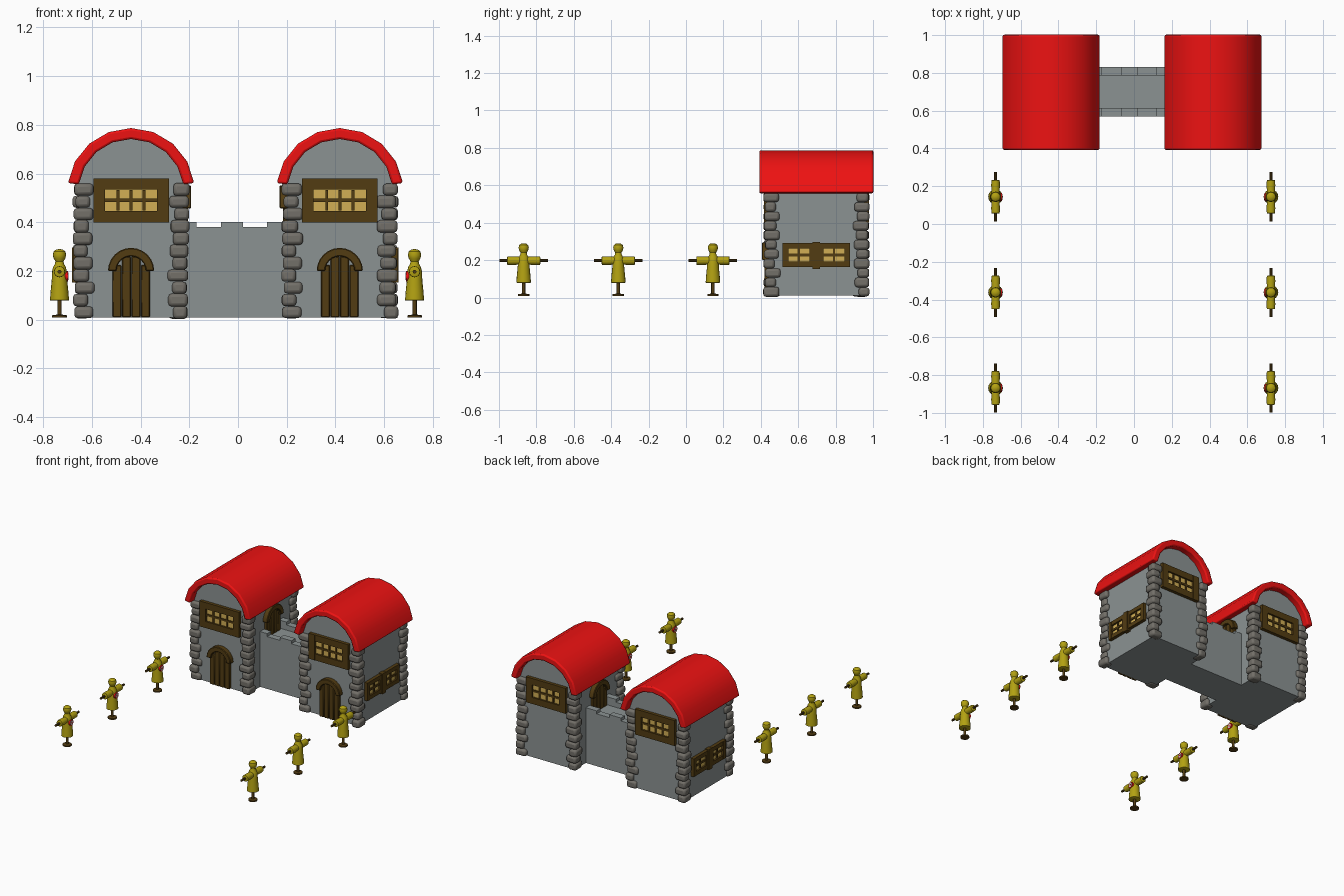
import bpy, bmesh, random
from math import pi, sin, cos, radians
from mathutils import Matrix, Vector

if "Cube" in bpy.data.objects:
    bpy.data.objects.remove(bpy.data.objects["Cube"])

random.seed(4)


def material(name, rgb):
    m = bpy.data.materials.new(name)
    m.diffuse_color = (*rgb, 1)
    m.use_nodes = True
    m.node_tree.nodes["Principled BSDF"].inputs["Base Color"].default_value = m.diffuse_color
    return m


WALL = material("wall_grey", (0.26, 0.29, 0.29))
STONE = material("stone", (0.17, 0.16, 0.14))
RED = material("roof_red", (0.85, 0.006, 0.006))
WOOD = material("dark_wood", (0.085, 0.045, 0.006))
GLASS = material("window_gold", (0.65, 0.43, 0.09))
CLOTH = material("straw_cloth", (0.45, 0.36, 0.006))
WHITE = material("target_white", (0.8, 0.8, 0.8))


def box(bm, M, lo, hi):
    lo, hi = Vector(lo), Vector(hi)
    S = Matrix.Translation((lo + hi) / 2) @ Matrix.Diagonal((*(hi - lo), 1))
    bmesh.ops.create_cube(bm, size=1, matrix=M @ S)


def prism(bm, M, outline, y0, y1):
    """Extrude an x-z outline from y0 to y1."""
    face = bm.faces.new([bm.verts.new(M @ Vector((x, y0, z))) for x, z in outline])
    new = bmesh.ops.extrude_face_region(bm, geom=[face])["geom"]
    shift = M.to_3x3() @ Vector((0, y1 - y0, 0))
    bmesh.ops.translate(bm, vec=shift, verts=[v for v in new if isinstance(v, bmesh.types.BMVert)])


def arc(r, a0, a1, n, z):
    angles = [radians(a0 + (a1 - a0) * i / n) for i in range(n + 1)]
    return [(r * cos(a), z + r * sin(a)) for a in angles]


def lathe(bm, M, profile, n=16):
    """Spin (radius, height) points about local z and cap the ends."""
    rings = [[bm.verts.new(M @ Vector((r * cos(2 * pi * i / n), r * sin(2 * pi * i / n), z)))
              for i in range(n)] for r, z in profile]
    for a, b in zip(rings, rings[1:]):
        for i in range(n):
            bm.faces.new((a[i], a[(i + 1) % n], b[(i + 1) % n], b[i]))
    bm.faces.new(rings[0][::-1])
    bm.faces.new(rings[-1])


def finish(bm, name, mat, bevel=0, segments=2, smooth=True):
    bmesh.ops.recalc_face_normals(bm, faces=bm.faces)
    me = bpy.data.meshes.new(name)
    bm.to_mesh(me)
    bm.free()
    me.materials.append(mat)
    if smooth:
        me.shade_smooth()
        me.set_sharp_from_angle(angle=radians(35))
    ob = bpy.data.objects.new(name, me)
    bpy.context.collection.objects.link(ob)
    if bevel:
        b = ob.modifiers.new("bevel", 'BEVEL')
        b.width, b.segments, b.limit_method = bevel, segments, 'ANGLE'
        b.angle_limit = radians(40)
    return ob


HX, HY = 0.213, 0.257      # tower half sizes
CY = 0.697                 # tower centre in y


def window(M, z, w, h, border, cols):
    """Framed window, local -y faces outwards, wall at y = 0."""
    frame, glass = bmesh.new(), bmesh.new()
    z0, z1 = z - h / 2, z + h / 2
    for s in (-1, 1):
        xs = sorted((s * w / 2, s * (w / 2 - border)))
        box(frame, M, (xs[0], -0.024, z0), (xs[1], 0.005, z1))
        zs = sorted((z + s * h / 2, z + s * (h / 2 - border * 0.95)))
        box(frame, M, (-w / 2 + border, -0.023, zs[0]), (w / 2 - border, 0.005, zs[1]))
    inner = w - 2 * border
    for i in range(1, cols):
        x = -inner / 2 + inner * i / cols
        box(frame, M, (x - 0.006, -0.017, z0 + border), (x + 0.006, 0.005, z1 - border))
    box(frame, M, (-inner / 2, -0.017, z - 0.007), (inner / 2, 0.005, z + 0.007))
    box(glass, M, (-inner / 2, -0.01, z0 + border * 0.9), (inner / 2, 0.004, z1 - border * 0.9))
    finish(frame, "window_frame", WOOD, smooth=False)
    finish(glass, "window_panes", GLASS, smooth=False)


def door(M):
    planks, arch = bmesh.new(), bmesh.new()
    for i, top in enumerate((0.225, 0.26, 0.26, 0.225)):
        x = -0.078 + 0.039 * i
        box(planks, M, (x + 0.001, -0.02, 0.01), (x + 0.038, 0.005, top))
    prism(arch, M, arc(0.095, 0, 180, 12, 0.2) + arc(0.06, 180, 0, 12, 0.2), -0.034, 0.005)
    finish(planks, "door_planks", WOOD, 0.004, 1)
    finish(arch, "door_arch", WOOD, 0.004, 1)


def tower(cx, s):
    """s is the outward x direction."""
    C = Matrix.Translation((cx, CY, 0))

    def side(angle, dist, along=0, z=0):
        return C @ Matrix.Rotation(angle, 4, 'Z') @ Matrix.Translation((along, -dist, z))

    # body with arched gables
    bm = bmesh.new()
    top = [(max(-HX, min(HX, x)), z) for x, z in arc(0.228, 10, 170, 8, 0.525)]
    prism(bm, C, [(-HX, 0.01), (HX, 0.01)] + top, -HY, HY)
    finish(bm, "tower_body", WALL, smooth=False)
    # barrel roof
    bm = bmesh.new()
    prism(bm, C, arc(0.262, 8, 172, 8, 0.525) + arc(0.217, 172, 8, 8, 0.525), -0.305, 0.305)
    finish(bm, "barrel_roof", RED, 0.009, 2)
    # corner stones
    bm = bmesh.new()
    for ix in (-1, 1):
        for iy in (-1, 1):
            n = 11
            for k in range(n):
                wide = (k + (ix * iy > 0)) % 2
                dx = (0.080 if wide else 0.062) + random.uniform(-0.005, 0.005)
                dy = (0.062 if wide else 0.080) + random.uniform(-0.005, 0.005)
                out = 0.021 + random.uniform(-0.006, 0.006)
                x = ix * (HX + out - dx / 2)
                y = iy * (HY + out - dy / 2)
                z = 0.005 + 0.555 * (k + 0.5) / n
                h = 0.0245 + random.uniform(-0.001, 0.002)
                R = Matrix.Translation((x, y, z)) @ Matrix.Rotation(random.uniform(-0.05, 0.05), 4, 'Z')
                box(bm, C @ R, (-dx / 2, -dy / 2, -h), (dx / 2, dy / 2, h))
    finish(bm, "corner_stones", STONE, 0.014, 2)
    # openings: front and back, two outside windows, door to the walkway
    window(side(0, HY), 0.49, 0.31, 0.18, 0.048, 4)
    window(side(pi, HY), 0.49, 0.31, 0.18, 0.048, 4)
    for t in (-1, 1):
        M = side(s * pi / 2, HX, t * 0.094)
        window(M, 0.227, 0.172, 0.128, 0.03, 2)
        post = bmesh.new()
        box(post, M, (-t * 0.088 - 0.014, -0.029, 0.152), (-t * 0.088 + 0.014, 0, 0.297))
        finish(post, "window_post", WOOD, smooth=False)
    door(side(0, HY))
    door(side(-s * pi / 2, HX, 0, 0.257))


def scarecrow(x, y, s):
    """Straw dummy facing along s * x with a target on its chest."""
    B = Matrix.Translation((x, y, 0))
    arm = B @ Matrix.Translation((0, 0, 0.197)) @ Matrix.Rotation(-pi / 2, 4, 'X')
    # poles and foot
    bm = bmesh.new()
    lathe(bm, B, [(0.03, 0.009), (0.03, 0.018), (0.009, 0.021), (0.009, 0.09)], 12)
    lathe(bm, arm, [(0.008, -0.13), (0.008, 0.13)], 10)
    finish(bm, "dummy_pole", WOOD)
    # coat and hooded head
    bm = bmesh.new()
    lathe(bm, B, [(0.034, 0.078), (0.039, 0.08), (0.037, 0.11), (0.032, 0.16), (0.03, 0.2),
                  (0.026, 0.216), (0.018, 0.23), (0.017, 0.24), (0.024, 0.252), (0.0275, 0.266),
                  (0.024, 0.28), (0.014, 0.288), (0.003, 0.29)])
    finish(bm, "dummy_coat", CLOTH)
    bm = bmesh.new()
    lathe(bm, arm, [(0.017, -0.089), (0.022, -0.087), (0.023, -0.06), (0.02, 0),
                    (0.023, 0.06), (0.022, 0.087), (0.017, 0.089)])
    finish(bm, "dummy_sleeves", CLOTH)
    # round target
    T = B @ Matrix.Translation((s * 0.027, 0, 0.178)) @ Matrix.Rotation(s * pi / 2, 4, 'Y')
    for name, r, h, mat in (("target_rim", 0.021, 0.008, RED), ("target_disc", 0.015, 0.0095, WHITE),
                            ("target_centre", 0.006, 0.011, RED)):
        bm = bmesh.new()
        lathe(bm, T, [(r, -0.005), (r, h)])
        finish(bm, name, mat)


for s in (-1, 1):
    tower(-0.0105 + s * 0.4285, s)
    for y in (-0.868, -0.362, 0.144):
        scarecrow(-0.004 + s * 0.729, y, -s)

# joining wall with sunken walkway and battlements
I = Matrix.Identity(4)
bm = bmesh.new()
box(bm, I, (-0.235, 0.57, 0.01), (0.215, 0.83, 0.345))
for y0, y1 in ((0.57, 0.615), (0.785, 0.83)):
    outline = [(-0.235, 0.345), (0.215, 0.345), (0.215, 0.402), (0.12, 0.402), (0.12, 0.381),
               (0.02, 0.381), (0.02, 0.402), (-0.07, 0.402), (-0.07, 0.381), (-0.17, 0.381),
               (-0.17, 0.402), (-0.235, 0.402)]
    prism(bm, I, outline, y0, y1)
finish(bm, "battlement_wall", WALL, smooth=False)
